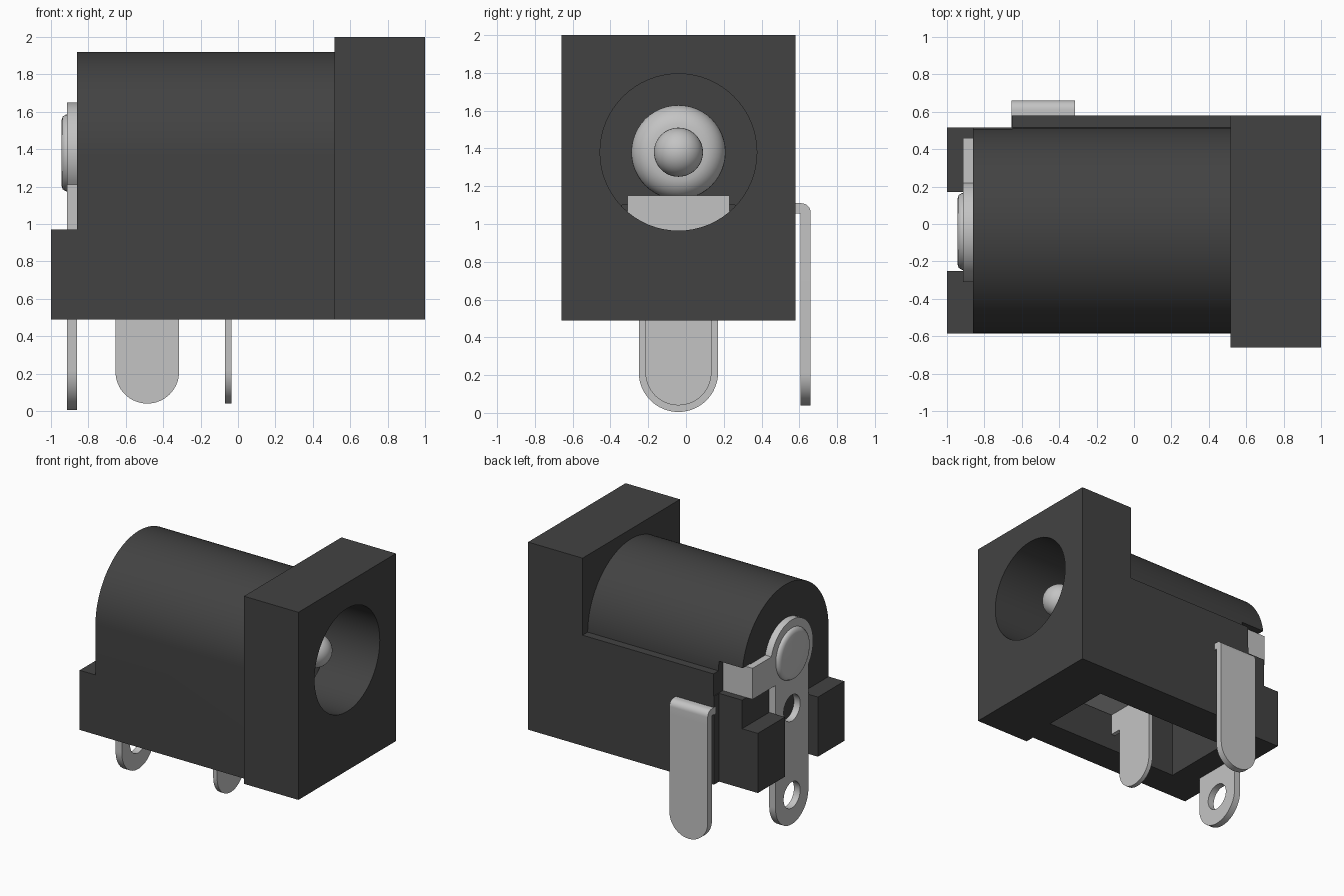
import bpy, bmesh
from math import sin, cos, pi, radians
from mathutils import Vector

cube = bpy.data.objects.get("Cube")
if cube:
    bpy.data.objects.remove(cube, do_unlink=True)

CY, CZ = -0.04, 1.38  # barrel axis


def material(name, value):
    m = bpy.data.materials.new(name)
    m.use_nodes = True
    color = (value, value, value, 1)
    m.diffuse_color = color
    m.node_tree.nodes["Principled BSDF"].inputs["Base Color"].default_value = color
    return m


plastic = material("dark plastic", 0.055)
metal = material("tin metal", 0.55)


def finish(name, bm, mat):
    bmesh.ops.remove_doubles(bm, verts=bm.verts, dist=1e-5)
    bmesh.ops.recalc_face_normals(bm, faces=bm.faces)
    mesh = bpy.data.meshes.new(name)
    bm.to_mesh(mesh)
    bm.free()
    mesh.materials.append(mat)
    ob = bpy.data.objects.new(name, mesh)
    bpy.context.collection.objects.link(ob)
    return ob


def prism(name, pts, axis, a, b, mat):
    """Extrude a closed outline along x (points y,z) or y (points x,z)."""
    bm = bmesh.new()
    place = (lambda p: (a, p[0], p[1])) if axis == "x" else (lambda p: (p[0], a, p[1]))
    face = bm.faces.new([bm.verts.new(place(p)) for p in pts])
    geo = bmesh.ops.extrude_face_region(bm, geom=[face])["geom"]
    step = Vector((b - a, 0, 0)) if axis == "x" else Vector((0, b - a, 0))
    bmesh.ops.translate(bm, verts=[v for v in geo if isinstance(v, bmesh.types.BMVert)], vec=step)
    return finish(name, bm, mat)


def box(name, x, y, z, mat):
    pts = [(y[0], z[0]), (y[1], z[0]), (y[1], z[1]), (y[0], z[1])]
    return prism(name, pts, "x", x[0], x[1], mat)


def arc(u, v, r, start, end, n=32):
    angles = [radians(start + (end - start) * i / n) for i in range(n + 1)]
    return [(u + r * cos(t), v + r * sin(t)) for t in angles]


def disc(name, z, r, a, b, mat):
    return prism(name, arc(CY, z, r, 0, 360, 64)[:-1], "x", a, b, mat)


def leg_outline(u, bottom, top, r):
    return arc(u, bottom + r, r, 180, 360) + [(u + r, top), (u - r, top)]


def lathe(name, profile, mat):
    """Turn (x, radius) points around the barrel axis."""
    bm = bmesh.new()
    verts = [bm.verts.new((x, CY, CZ + r)) for x, r in profile]
    edges = [bm.edges.new(pair) for pair in zip(verts, verts[1:])]
    bmesh.ops.spin(bm, geom=verts + edges, cent=(0, CY, CZ), axis=(1, 0, 0),
                   angle=2 * pi, steps=48, use_merge=False)
    return finish(name, bm, mat)


def combine(ob, others, operation):
    for other in others:
        mod = ob.modifiers.new("cut", "BOOLEAN")
        mod.operation, mod.solver, mod.object = operation, "EXACT", other
        other.hide_render = True
        bpy.context.view_layer.update()
        graph = bpy.context.evaluated_depsgraph_get()
        mesh = bpy.data.meshes.new_from_object(ob.evaluated_get(graph))
        ob.modifiers.clear()
        ob.data = mesh
        bpy.data.objects.remove(other, do_unlink=True)


def smooth(ob, angle=30):
    bpy.ops.object.select_all(action="DESELECT")
    ob.select_set(True)
    bpy.context.view_layer.objects.active = ob
    bpy.ops.object.shade_smooth_by_angle(angle=radians(angle))


# Housing: arched body, square flange, side ledge and two rear feet
arch = [(-0.585, 0.49), (0.515, 0.49)] + arc(-0.035, 1.37, 0.55, 0, 180, 64)
housing = prism("housing", arch, "x", -0.86, 0.53, plastic)
combine(housing, [
    box("flange", (0.515, 1), (-0.66, 0.58), (0.49, 2), plastic),
    box("side_ledge", (-0.655, 0.6), (0.2, 0.58), (0.49, 1.38), plastic),
    box("foot_a", (-1, -0.8), (-0.585, -0.25), (0.49, 0.97), plastic),
    box("foot_b", (-1, -0.8), (0.17, 0.515), (0.49, 0.97), plastic),
], "UNION")

# Barrel bore, underside cavity and side notch for the contact tab
combine(housing, [
    disc("bore", CZ, 0.415, -0.6, 1.1, plastic),
    box("cavity", (-0.67, 0.55), (-0.34, 0.26), (0.4, 1.1), plastic),
    box("notch", (-0.9, -0.65), (0.405, 0.7), (1.2, 1.455), plastic),
], "DIFFERENCE")
smooth(housing)

# Rear contact: strip with two holes, round head, side arm with bent tab
rear = prism("rear_terminal", leg_outline(CY, 0.005, CZ, 0.21), "x", -0.915, -0.86, metal)
combine(rear, [
    disc("head", CZ, 0.27, -0.915, -0.86, metal),
    box("arm", (-0.915, -0.86), (CY, 0.46), (1.2, 1.45), metal),
    box("tab", (-0.915, -0.652), (0.408, 0.46), (1.2, 1.45), metal),
], "UNION")
combine(rear, [disc("hole", z, 0.105, -1, -0.8, metal) for z in (0.24, 0.94)], "DIFFERENCE")
smooth(rear)

# Rivet head on the back
rivet = lathe("rivet", [(-0.9, 0), (-0.9, 0.205), (-0.92, 0.205), (-0.937, 0.195),
                        (-0.945, 0.17), (-0.945, 0)], metal)
smooth(rivet, 50)

# Centre pin with domed tip and rounded collar
collar = [(-0.62, 0), (-0.62, 0.25)] + [(-0.5 + 0.12 * sin(t), 0.13 + 0.12 * cos(t))
                                        for t in (i * pi / 16 for i in range(9))]
tip = [(0.71 + 0.13 * sin(t), 0.13 * cos(t)) for t in (i * pi / 20 for i in range(11))]
smooth(lathe("centre_pin", collar + tip, metal), 50)

# Side terminal with a top edge bent into the housing
side = prism("side_terminal", leg_outline(-0.485, 0.04, 1.08, 0.17), "y", 0.605, 0.66, metal)
bend = [(0.56, 1.055), (0.605, 1.055), (0.605, 1.0), (0.66, 1.0)] + arc(0.61, 1.06, 0.05, 0, 90, 8) + [(0.56, 1.11)]
for v in side.data.vertices:
    v.co.z = min(v.co.z, 1.0)
combine(side, [prism("bend", bend, "x", -0.655, -0.315, metal)], "UNION")
smooth(side)

# Spring contact: pin leg and a folded leaf rising into the bore
leg = prism("spring_leg", leg_outline(CY, 0.04, 0.8, 0.175), "x", -0.07, -0.035, metal)
smooth(leg)
leaf = [(-0.07, 0.6), (-0.035, 0.6), (-0.035, 0.77), (0.46, 0.77), (0.53, 0.84), (0.53, 0.92),
        (0.15, 1.15), (0.13, 1.12), (0.495, 0.9), (0.495, 0.85), (0.45, 0.805), (-0.07, 0.805)]
prism("spring_leaf", leaf, "y", -0.31, 0.23, metal)
